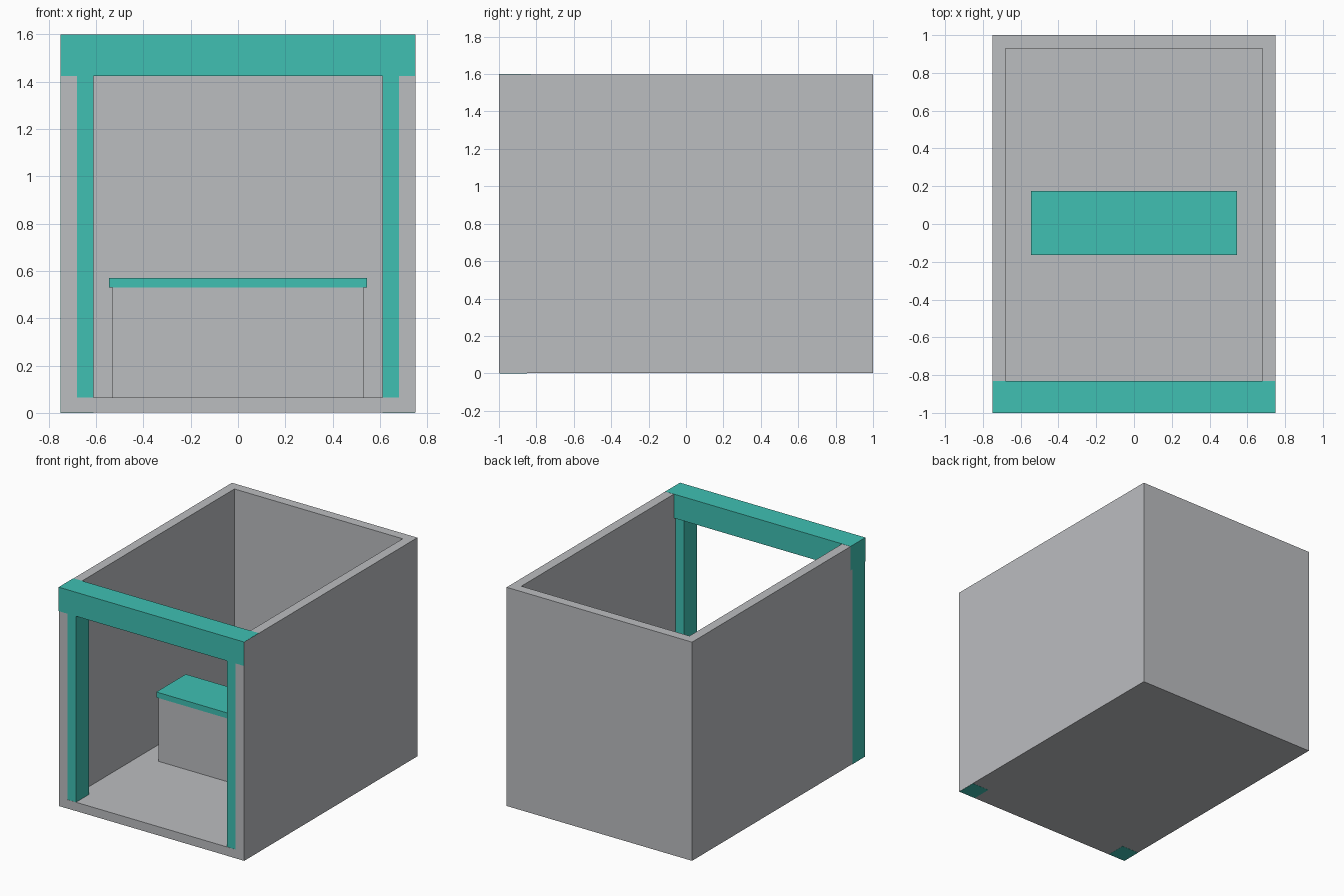
import bpy

cube = bpy.data.objects.get("Cube")
if cube:
    bpy.data.objects.remove(cube, do_unlink=True)


def material(name, rgb):
    mat = bpy.data.materials.new(name)
    mat.use_nodes = True
    colour = (*rgb, 1.0)
    mat.diffuse_color = colour
    mat.node_tree.nodes["Principled BSDF"].inputs["Base Color"].default_value = colour
    return mat


grey = material("light grey", (0.50, 0.51, 0.53))
teal = material("teal", (0.05, 0.53, 0.45))


def box(name, x, y, z, mat):
    """Box from (low, high) limits on each axis."""
    limits = (x, y, z)
    bpy.ops.mesh.primitive_cube_add(size=1, location=[(a + b) / 2 for a, b in limits])
    obj = bpy.context.object
    obj.name = obj.data.name = name
    obj.scale = [b - a for a, b in limits]
    bpy.ops.object.transform_apply(location=False, rotation=False, scale=True)
    obj.data.materials.append(mat)
    return obj


GAP = 0.001          # tiny offset that keeps trim and walls from coinciding
WALL, FLOOR = 0.07, 0.065
HALF, DEPTH, TOP = 0.75, 1.0, 1.6
INNER = HALF - WALL

# Open-topped, open-fronted shell
front = -DEPTH + GAP
box("floor", (-HALF + GAP, HALF), (front, DEPTH), (GAP, FLOOR), grey)
box("back_wall", (-INNER, INNER), (DEPTH - WALL, DEPTH), (FLOOR, TOP - GAP), grey)
box("left_wall", (INNER, HALF), (front, DEPTH), (FLOOR, TOP - GAP), grey)
box("right_wall", (-HALF + GAP, -INNER), (front, DEPTH), (FLOOR, TOP - GAP), grey)

# Entrance frame: two posts set into the walls and a header beam
post_y = (front + GAP, -0.85)
box("left_post", (0.61, HALF - GAP), post_y, (0, TOP - GAP * 2), teal)
box("right_post", (-HALF, -0.61), post_y, (0, TOP - GAP * 2), teal)
box("header_beam", (-HALF, HALF - GAP), (-DEPTH, -0.83), (1.425, TOP), teal)

# Counter with an overhanging top
box("counter_body", (-0.53, 0.53), (-0.16, 0.165), (FLOOR, 0.53), grey)
box("counter_top", (-0.545, 0.545), (-0.165, 0.175), (0.53, 0.57), teal)
